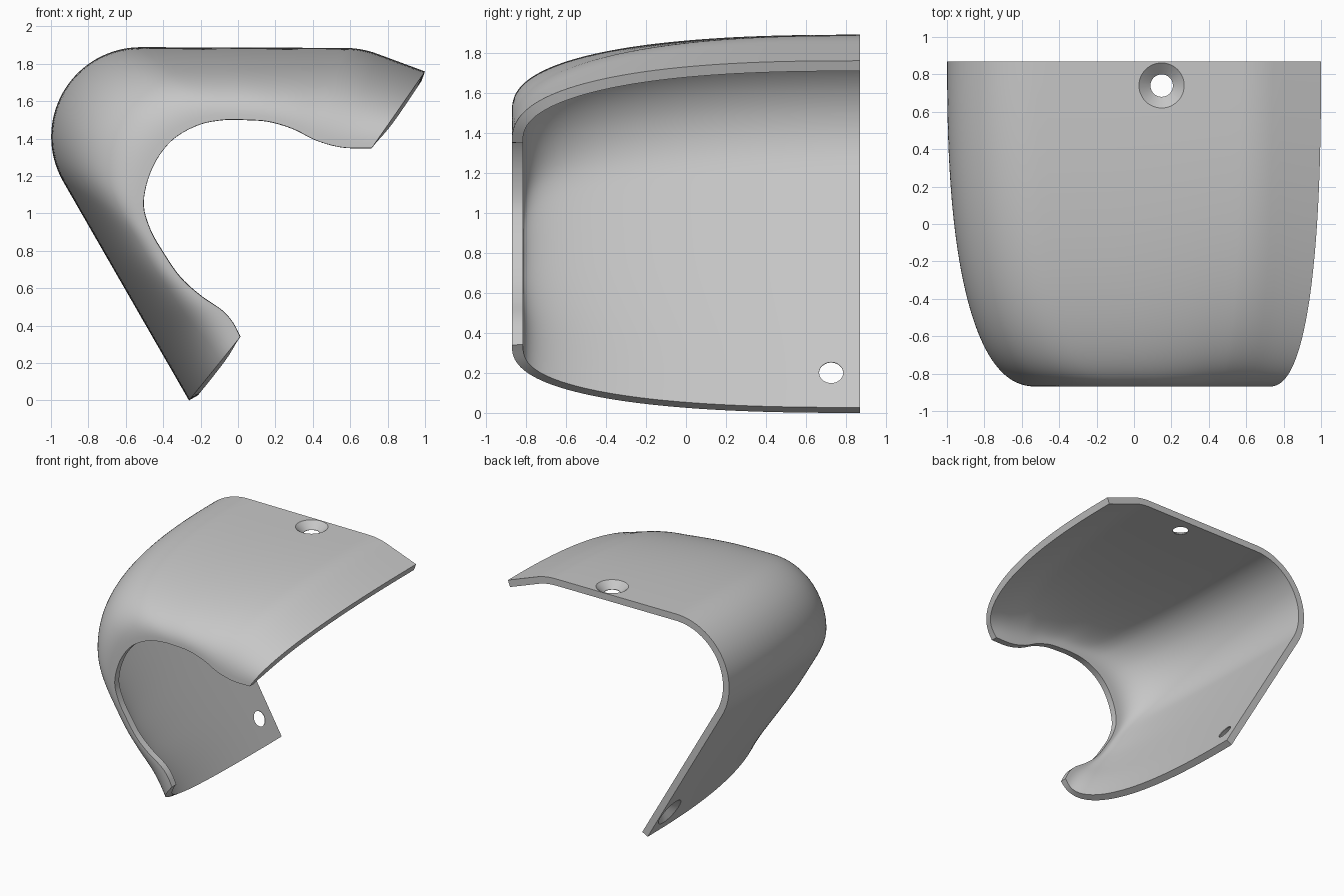
import bpy, bmesh
from math import sin, cos, pi, radians
from mathutils import Vector

if "Cube" in bpy.data.objects:
    bpy.data.objects.remove(bpy.data.objects["Cube"])

THICK, HALF_Y = 0.055, 0.87

grey = bpy.data.materials.new("plain_grey")
grey.use_nodes = True
colour = (0.57, 0.57, 0.57, 1)
grey.diffuse_color = colour
grey.node_tree.nodes["Principled BSDF"].inputs["Base Color"].default_value = colour


def line(a, b):
    return [Vector(a), Vector(b)]


def arc(cx, cz, r, start, end, n=40):
    angles = [radians(start + (end - start) * i / n) for i in range(n + 1)]
    return [Vector((cx + r * cos(a), cz + r * sin(a))) for a in angles]


def smooth_path(points, first, last, n=12):
    """Catmull-Rom curve through points[first..last]."""
    p = [Vector(q) for q in points]
    p = [2 * p[0] - p[1]] + p + [2 * p[-1] - p[-2]]
    out = []
    for i in range(first, last):
        a, b, c, d = p[i:i + 4]
        for k in range(n):
            t = k / n
            out.append(0.5 * (2 * b + (c - a) * t + (2 * a - 5 * b + 4 * c - d) * t ** 2
                              + (3 * b - a - 3 * c + d) * t ** 3))
    return out + [p[last + 1]]


def resample(path, n):
    """Points at equal spacing along a path, without the last one."""
    lengths = [(b - a).length for a, b in zip(path, path[1:])]
    step, out = sum(lengths) / n, []
    for k in range(n):
        d, i = k * step, 0
        while i < len(lengths) - 1 and d > lengths[i]:
            d -= lengths[i]
            i += 1
        out.append(path[i].lerp(path[i + 1], d / lengths[i]))
    return out


# Outer profile at the back: sloped lip, bend, flat top, big bend, slanted wall
lip_bend = arc(0.57, 1.385, 0.5, 70, 90)
big_bend = arc(-0.52, 1.41, 0.479, 90, 209.8)
outer = [line((1.0, 1.759), lip_bend[0]), lip_bend, line(lip_bend[-1], big_bend[0]),
         big_bend, line(big_bend[-1], (-0.262, 0))]

# Wavy opening at the front
opening = [(0.715, 1.35), (0.56, 1.353), (0.42, 1.39), (0.30, 1.45), (0.17, 1.49),
           (0.05, 1.5), (-0.08, 1.5), (-0.22, 1.47), (-0.36, 1.385), (-0.46, 1.24),
           (-0.505, 1.06), (-0.47, 0.915), (-0.40, 0.79), (-0.31, 0.66), (-0.20, 0.56),
           (-0.09, 0.485), (-0.03, 0.42), (0.012, 0.34)]
knots = [0, 1, 2, 6, 11, 17]
counts = [6, 8, 20, 32, 30]

back, front = [], []
for i, n in enumerate(counts):
    back += resample(outer[i], n)
    front += resample(smooth_path(opening, knots[i], knots[i + 1]), n)
back.append(Vector(outer[-1][-1]))
front.append(Vector(opening[-1]))

# Shell skin: full, rounded blend from the back profile to the front opening
FULLNESS = 0.8
STEPS = 44
bm = bmesh.new()
rows = []
for j in range(STEPS + 1):
    a = pi / 2 * j / STEPS
    y = HALF_Y - 2 * HALF_Y * sin(a) ** FULLNESS
    f = 1 - max(cos(a), 0) ** FULLNESS
    rows.append([bm.verts.new((p.x, y, p.y))
                 for p in (b.lerp(c, f) for b, c in zip(back, front))])
for r, s in zip(rows, rows[1:]):
    for k in range(len(r) - 1):
        bm.faces.new((r[k], r[k + 1], s[k + 1], s[k]))
mesh = bpy.data.meshes.new("curved_shell")
bm.to_mesh(mesh)
bm.free()
shell = bpy.data.objects.new("curved_shell", mesh)
bpy.context.collection.objects.link(shell)
mesh.materials.append(grey)

solid = shell.modifiers.new("thickness", 'SOLIDIFY')
solid.thickness, solid.offset, solid.use_even_offset = THICK, -1, True


# Countersunk screw holes
def screw_hole(name, location, normal, sides=48):
    bm = bmesh.new()
    rings = [[bm.verts.new((r * cos(2 * pi * k / sides), r * sin(2 * pi * k / sides), z))
              for k in range(sides)]
             for r, z in ((0.13, 0.01), (0.06, -0.05), (0.06, -0.12))]
    bm.faces.new(rings[0])
    bm.faces.new(rings[-1][::-1])
    for a, b in zip(rings, rings[1:]):
        for k in range(sides):
            m = (k + 1) % sides
            bm.faces.new((a[k], b[k], b[m], a[m]))
    me = bpy.data.meshes.new(name)
    bm.to_mesh(me)
    bm.free()
    me.materials.append(grey)
    ob = bpy.data.objects.new(name, me)
    bpy.context.collection.objects.link(ob)
    ob.location = location
    ob.rotation_euler = Vector(normal).to_track_quat('Z', 'Y').to_euler()
    ob.hide_render = True
    cut = shell.modifiers.new(name, 'BOOLEAN')
    cut.operation, cut.solver, cut.object = 'DIFFERENCE', 'EXACT', ob
    return ob


wall_normal = (-0.868, 0, -0.497)
cutters = [screw_hole("top_hole_cutter", (0.148, 0.74, 1.884), (0, 0, 1)),
           screw_hole("wall_hole_cutter", (-0.361, 0.725, 0.174), wall_normal)]

bpy.ops.object.select_all(action='DESELECT')
shell.select_set(True)
bpy.context.view_layer.objects.active = shell
for m in list(shell.modifiers):
    bpy.ops.object.modifier_apply(modifier=m.name)
for c in cutters:
    bpy.data.objects.remove(c)
bpy.ops.object.shade_smooth_by_angle(angle=radians(35))
